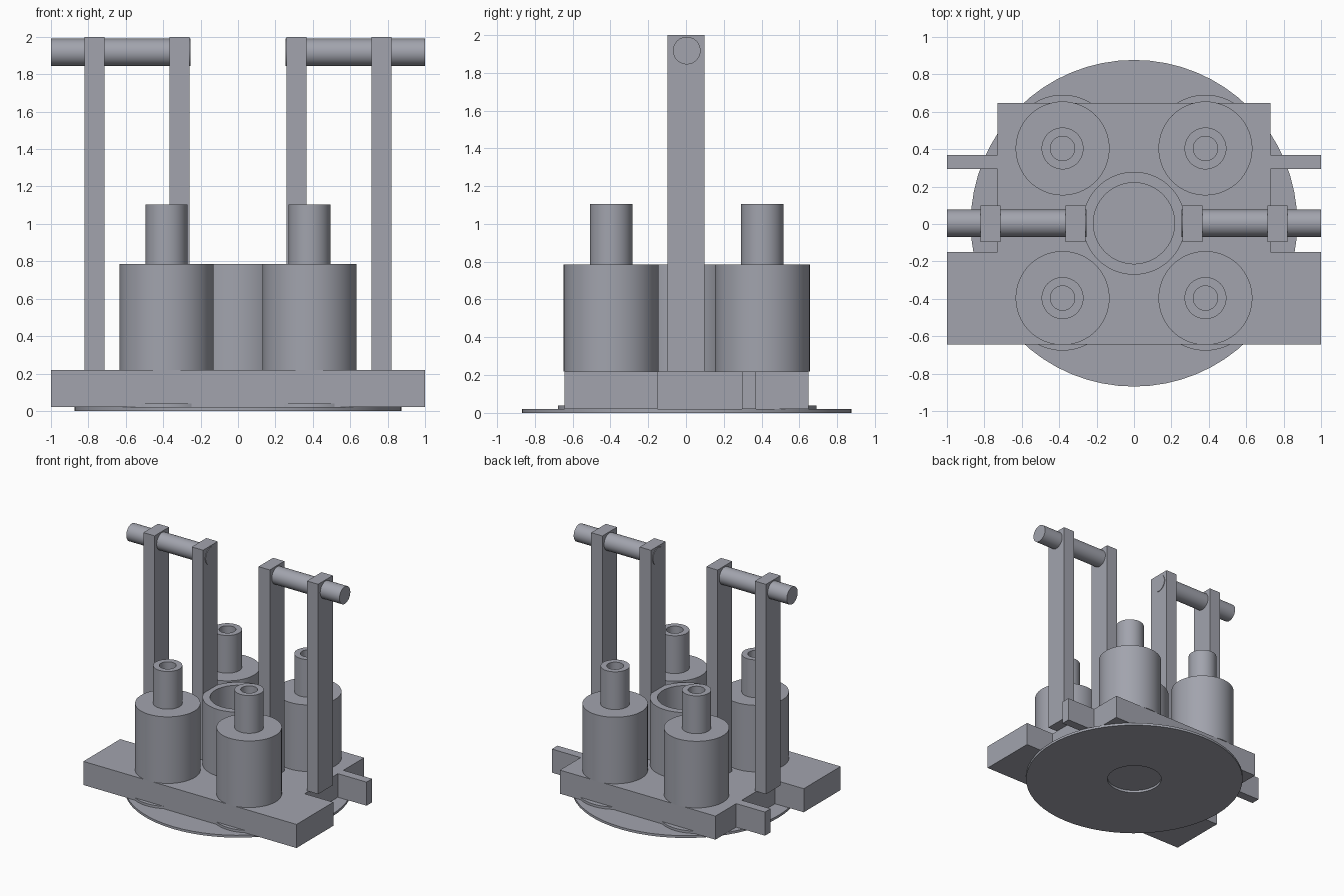
import bpy
import bmesh
import math

if "Cube" in bpy.data.objects:
    bpy.data.objects.remove(bpy.data.objects["Cube"])

SEG = 64
CY = 0.004          # shared centre line in y

grey = bpy.data.materials.new("blue grey")
grey.diffuse_color = (0.36, 0.37, 0.42, 1)
grey.use_nodes = True
grey.node_tree.nodes["Principled BSDF"].inputs["Base Color"].default_value = grey.diffuse_color


def finish(bm, name, smooth=True):
    bmesh.ops.recalc_face_normals(bm, faces=bm.faces)
    mesh = bpy.data.meshes.new(name)
    bm.to_mesh(mesh)
    bm.free()
    mesh.materials.append(grey)
    obj = bpy.data.objects.new(name, mesh)
    bpy.context.collection.objects.link(obj)
    if smooth:
        bpy.ops.object.select_all(action="DESELECT")
        obj.select_set(True)
        bpy.context.view_layer.objects.active = obj
        bpy.ops.object.shade_smooth_by_angle(angle=math.radians(30))
    return obj


def lathe(name, profile, x=0, y=CY, closed=False):
    """Turn an (r, z) profile about the z axis; r = 0 ends become caps."""
    bm = bmesh.new()
    verts = [bm.verts.new((r, 0, z)) for r, z in profile]
    pairs = list(zip(verts, verts[1:]))
    if closed:
        pairs.append((verts[-1], verts[0]))
    edges = [bm.edges.new(p) for p in pairs]
    bmesh.ops.spin(bm, geom=verts + edges, axis=(0, 0, 1), cent=(0, 0, 0),
                   angle=math.tau, steps=SEG, use_duplicate=False)
    bmesh.ops.remove_doubles(bm, verts=bm.verts, dist=1e-5)
    obj = finish(bm, name)
    obj.location = (x, y, 0)
    return obj


def box(name, x0, x1, y0, y1, z0, z1):
    bm = bmesh.new()
    bmesh.ops.create_cube(bm, size=1)
    for v in bm.verts:
        v.co = (x1 if v.co.x > 0 else x0, y1 if v.co.y > 0 else y0,
                z1 if v.co.z > 0 else z0)
    return finish(bm, name, smooth=False)


# Thin round foot with a central hole
lathe("foot_disc", [(0.217, 0), (0.873, 0), (0.873, 0.02), (0.217, 0.02)],
      closed=True)

# Base plate: wide front bar, narrower middle, a tab on each side
half = [(1, -0.644), (1, -0.15), (0.73, -0.15), (0.73, 0.295),
        (1, 0.295), (1, 0.37), (0.73, 0.37), (0.73, 0.648)]
outline = half + [(-x, y) for x, y in reversed(half)]
bm = bmesh.new()
face = bm.faces.new([bm.verts.new((x, y, 0.02)) for x, y in outline])
top = bmesh.ops.extrude_face_region(bm, geom=[face])
bmesh.ops.translate(bm, vec=(0, 0, 0.20),
                    verts=[v for v in top["geom"] if isinstance(v, bmesh.types.BMVert)])
finish(bm, "base_plate", smooth=False)

# Open central tube
lathe("central_tube", [(0.217, 0.22), (0.275, 0.22), (0.275, 0.785), (0.217, 0.785)],
      closed=True)

# Four stepped canisters with hollow necks, each over a thin flange
for sx in (-1, 1):
    for sy in (-1, 1):
        x, y = 0.382 * sx, 0.4 * sy + CY
        lathe("canister", [(0, 0.22), (0.251, 0.22), (0.251, 0.785), (0.112, 0.785),
                           (0.112, 1.105), (0.065, 1.105), (0.065, 0.785), (0, 0.785)],
              x, y)
        lathe("canister_flange", [(0, 0.02), (0.284, 0.02), (0.284, 0.04), (0, 0.04)],
              x, y + 0.003)

# Two pairs of uprights, each pair carrying a horizontal rod
for s in (-1, 1):
    for name, a, b in (("inner_upright", 0.26, 0.366), ("outer_upright", 0.715, 0.82)):
        x0, x1 = sorted((s * a, s * b))
        box(name, x0, x1, -0.097, 0.099, 0.22, 2.0)
    rod = lathe("rod", [(0, -0.3725), (0.073, -0.3725), (0.073, 0.3725), (0, 0.3725)],
                0.6275 * s)
    rod.rotation_euler = (0, math.pi / 2, 0)
    rod.location.z = 1.917
